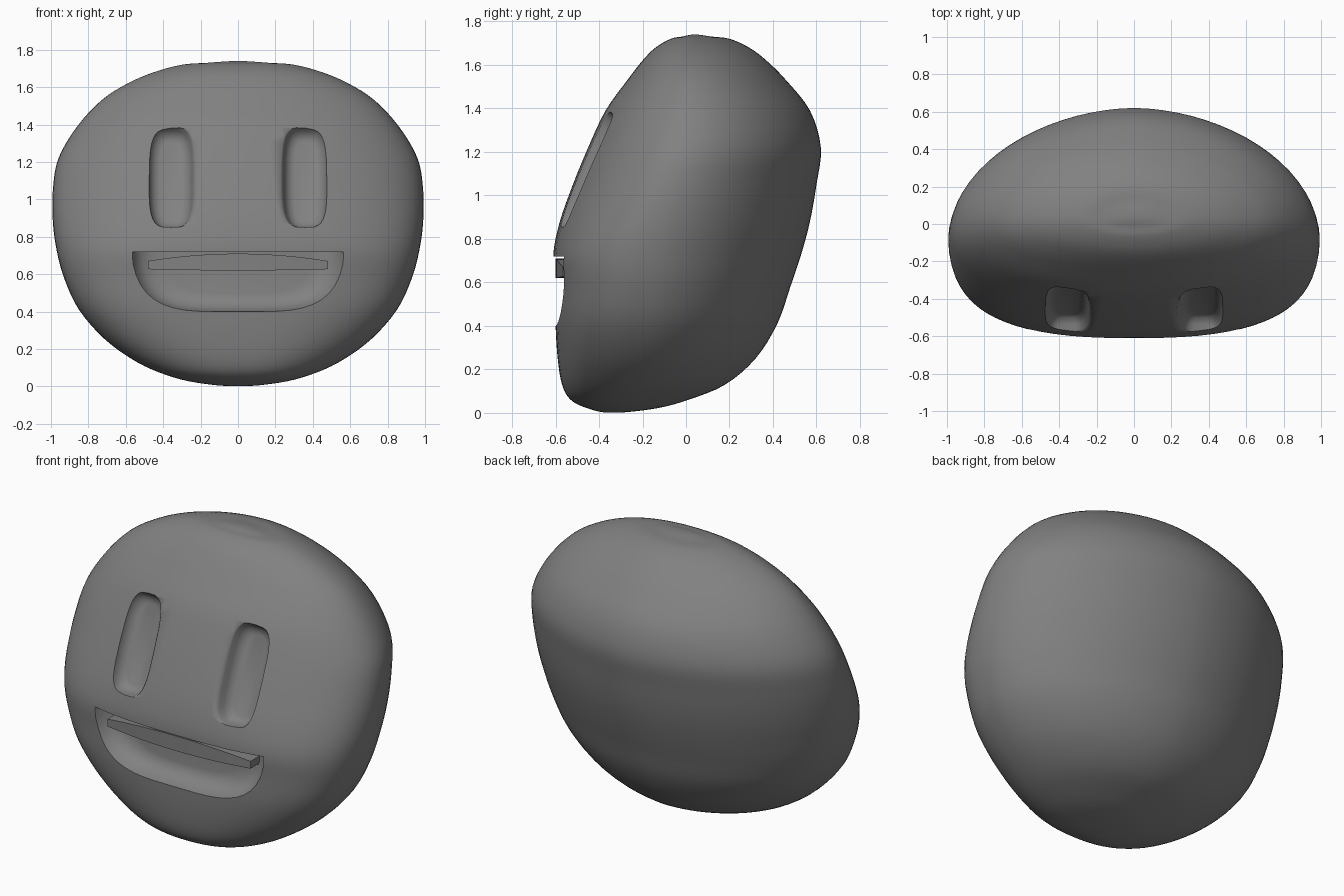
import bpy, bmesh, math
from math import sin, cos, exp, pi, copysign

cube = bpy.data.objects.get("Cube")
if cube:
    bpy.data.objects.remove(cube, do_unlink=True)

grey = bpy.data.materials.new("plain grey")
grey.use_nodes = True
grey.diffuse_color = (0.22, 0.22, 0.22, 1)
bsdf = next(n for n in grey.node_tree.nodes if n.type == "BSDF_PRINCIPLED")
bsdf.inputs["Base Color"].default_value = (0.22, 0.22, 0.22, 1)


def loft(name, rings):
    """Skin a stack of equal rings and close both ends with strips."""
    bm = bmesh.new()
    loops = [[bm.verts.new(p) for p in ring] for ring in rings]
    n = len(loops[0])
    for a, b in zip(loops, loops[1:]):
        for i in range(n):
            j = (i + 1) % n
            bm.faces.new((a[i], a[j], b[j], b[i]))
    for loop in (loops[0], loops[-1]):
        for i in range(n // 2):
            idx = dict.fromkeys((i, i + 1, (n - i - 1) % n, (n - i) % n))
            bm.faces.new([loop[k] for k in idx])
    bmesh.ops.recalc_face_normals(bm, faces=bm.faces)
    mesh = bpy.data.meshes.new(name)
    bm.to_mesh(mesh)
    bm.free()
    mesh.materials.append(grey)
    obj = bpy.data.objects.new(name, mesh)
    bpy.context.collection.objects.link(obj)
    return obj


def power(v, e):
    return copysign(abs(v) ** e, v)


def activate(obj):
    bpy.ops.object.select_all(action="DESELECT")
    obj.select_set(True)
    bpy.context.view_layer.objects.active = obj


# Head slices: height, half width, front y, back y
slices = [
    (0.0, 0.0, -0.34, -0.34), (0.02, 0.22, -0.45, -0.14), (0.06, 0.38, -0.53, 0.01),
    (0.13, 0.54, -0.57, 0.18), (0.25, 0.71, -0.59, 0.32), (0.41, 0.85, -0.6, 0.42),
    (0.58, 0.93, -0.6, 0.48), (0.73, 0.97, -0.61, 0.53), (0.88, 0.99, -0.58, 0.57),
    (1.05, 0.99, -0.52, 0.6), (1.22, 0.96, -0.45, 0.62), (1.39, 0.86, -0.37, 0.57),
    (1.53, 0.73, -0.27, 0.46), (1.62, 0.59, -0.2, 0.37), (1.68, 0.45, -0.14, 0.29),
    (1.72, 0.30, -0.07, 0.2), (1.73, 0.17, -0.02, 0.12), (1.74, 0.0, 0.04, 0.04)]


def flip(s):
    return (s[0], -s[1], s[3], s[2])


def spline(pts, steps):
    """Smooth curve through the slices, without the two tips."""
    pts = [flip(pts[1])] + pts + [flip(pts[-2])]
    out = []
    for i in range(1, len(pts) - 2):
        p0, p1, p2, p3 = pts[i - 1:i + 3]
        for k in range(steps):
            t = k / steps
            out.append([0.5 * (2 * b + (c - a) * t + (2 * a - 5 * b + 4 * c - d) * t * t
                               + (3 * b - a - 3 * c + d) * t ** 3)
                        for a, b, c, d in zip(p0, p1, p2, p3)])
    return out[1:]


# Head: flattest around the mouth, rounder above, below and behind
SEG = 72
rings = []
for z, w, front, back in spline(slices, 4):
    mid = (front + back) / 2 - 0.1 * w
    squareness = 2.05 + 0.75 * exp(-((z - 0.5) / 0.4) ** 2)
    ring = []
    for i in range(SEG):
        a = 2 * pi * i / SEG
        c, s = cos(a), sin(a)
        e = 2 / (1.85 if s >= 0 else squareness)
        depth = back - mid if s >= 0 else mid - front
        ring.append((w * power(c, e), mid + depth * power(s, e), z))
    rings.append(ring)
head = loft("head", rings)

# Eye hollows: tapered rounded slots, steep inside and shallow outside
cutters = []
tilt = math.radians(22)
for side, label in ((1, "left"), (-1, "right")):
    rings = []
    for out, grow in ((-0.07, -0.05), (-0.06, -0.02), (-0.03, 0.0),
                      (0.0, 0.01), (0.03, 0.03), (0.15, 0.06)):
        ring = []
        for i in range(32):
            a = 2 * pi * i / 32
            u = (0.11 + grow) * power(cos(a), 0.55)
            v = (0.28 + grow) * power(sin(a), 0.55)
            ring.append((side * 0.36 + u,
                         -0.46 + v * sin(tilt) - out * cos(tilt),
                         1.12 + v * cos(tilt) + out * sin(tilt)))
        rings.append(ring)
    cutters.append(loft(label + "_eye_cutter", rings))


def face_y(x):
    return -0.6 + 0.15 * x * x


# Mouth hollow: straight upper lip, curved lower lip
rings = []
for depth, scale in ((0.11, 0.7), (0.1, 0.82), (0.07, 0.92), (0.03, 0.98), (0.0, 1.0),
                     (-0.03, 1.03), (-0.12, 1.04)):
    xs = [sin(pi / 2 * (i / 12 - 1)) for i in range(25)]
    low = [(0.56 * scale * x, 0.72 - 0.32 * scale * max(0, 1 - x ** 4) ** 0.45) for x in xs]
    high = [(0.56 * scale * x, 0.72) for x in reversed(xs[1:-1])]
    rings.append([(x, face_y(x) + depth, z) for x, z in low + high])
cutters.append(loft("mouth_cutter", rings))

for cutter in cutters:
    cutter.hide_render = True
    activate(head)
    mod = head.modifiers.new("hollow", "BOOLEAN")
    mod.operation = "DIFFERENCE"
    mod.solver = "EXACT"
    mod.object = cutter
    bpy.ops.object.modifier_apply(modifier=mod.name)
    bpy.data.objects.remove(cutter, do_unlink=True)

# Upper teeth: one curved bar under the lip
rings = []
for i in range(17):
    x = 0.48 * (i / 8 - 1)
    y, top, low = face_y(x), 0.71 - 0.17 * x * x, 0.62 + 0.03 * x * x
    rings.append([(x, y, low), (x, y + 0.14, low), (x, y + 0.14, top), (x, y, top)])
teeth = loft("upper_teeth", rings)

for obj in (head, teeth):
    activate(obj)
    bpy.ops.object.shade_smooth_by_angle(angle=math.radians(55))
